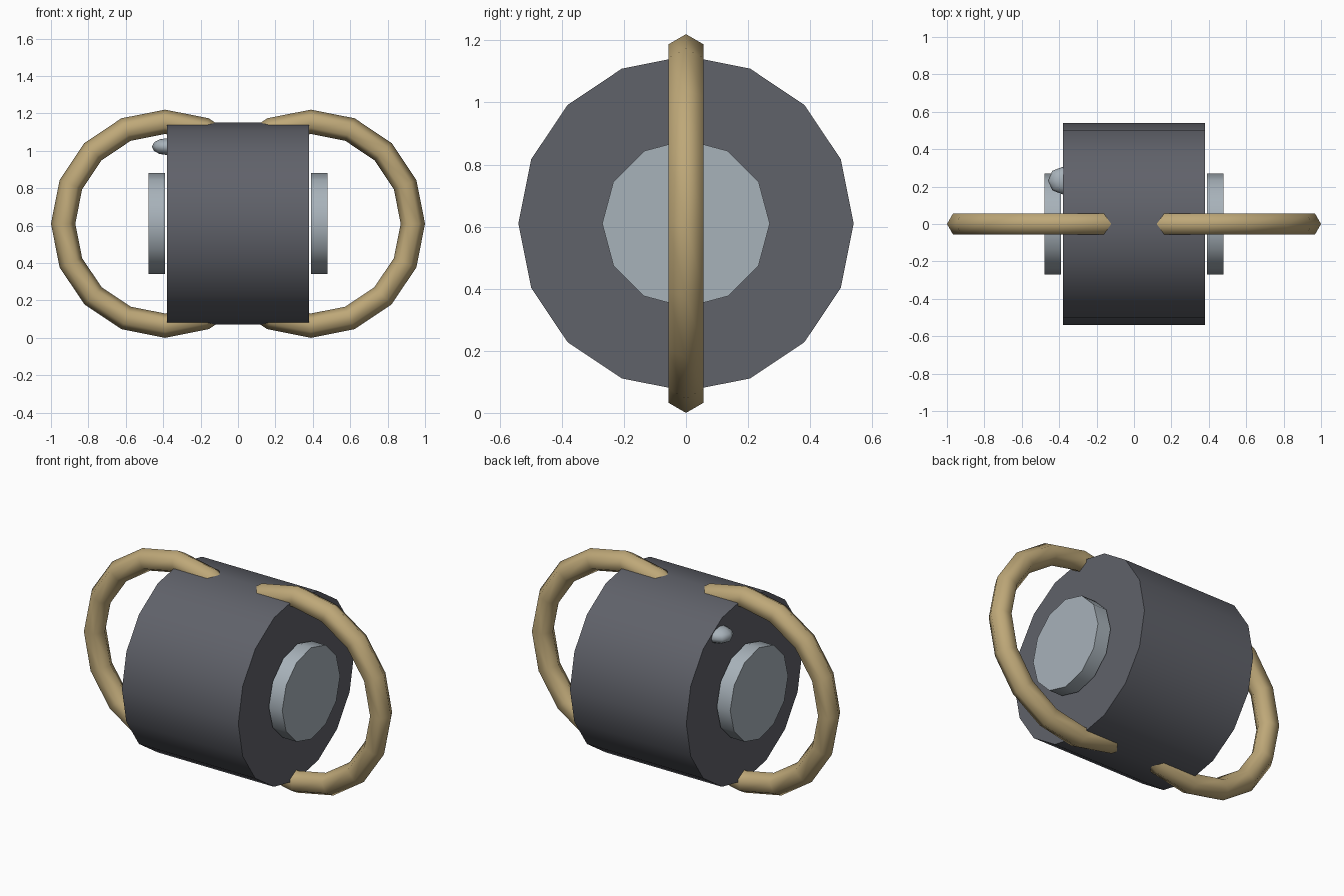
import bpy, bmesh, math
from mathutils import Matrix

if "Cube" in bpy.data.objects:
    bpy.data.objects.remove(bpy.data.objects["Cube"])

CZ = 0.61  # height of the drum axis


def material(name, rgb):
    m = bpy.data.materials.new(name)
    m.diffuse_color = (*rgb, 1)
    m.use_nodes = True
    m.node_tree.nodes["Principled BSDF"].inputs["Base Color"].default_value = m.diffuse_color
    return m


dark = material("dark_grey", (0.117, 0.122, 0.144))
light = material("light_grey", (0.39, 0.445, 0.49))
tan = material("tan", (0.515, 0.39, 0.188))


def finish(obj, name, mat, angle):
    obj.name = name
    obj.data.materials.append(mat)
    bpy.ops.object.shade_smooth_by_angle(angle=math.radians(angle))
    return obj


def x_cylinder(name, sides, radius, x0, x1, mat):
    # cylinder lying along x with a vertex pointing straight up
    bpy.ops.mesh.primitive_cylinder_add(vertices=sides, radius=radius, depth=x1 - x0)
    obj = bpy.context.object
    obj.data.transform(Matrix.Rotation(math.pi / 2, 4, 'Y'))
    obj.location = ((x0 + x1) / 2, 0, CZ)
    return finish(obj, name, mat, 40)


# Main drum
x_cylinder("drum", 16, 0.54, -0.38, 0.38, dark)

for side, s in (("left", -1), ("right", 1)):
    # End disc, set slightly off the drum
    xs = sorted((s * 0.39, s * 0.478))
    x_cylinder(side + "_end_disc", 12, 0.27, xs[0], xs[1], light)

    # Ring sunk into the drum
    bpy.ops.mesh.primitive_torus_add(major_segments=16, minor_segments=6,
                                     major_radius=0.545, minor_radius=0.065)
    ring = bpy.context.object
    ring.data.transform(Matrix.Rotation(math.pi / 2, 4, 'X'))
    ring.location = (s * 0.39, 0, CZ)
    finish(ring, side + "_ring", tan, 80)

# Small flattened button on the left end face
bpy.ops.mesh.primitive_uv_sphere_add(segments=8, ring_count=6, radius=1)
button = bpy.context.object
button.data.transform(Matrix.Diagonal((0.08, 0.074, 0.045, 1)))
button.location = (-0.38, 0.232, 1.022)
finish(button, "button", light, 80)
